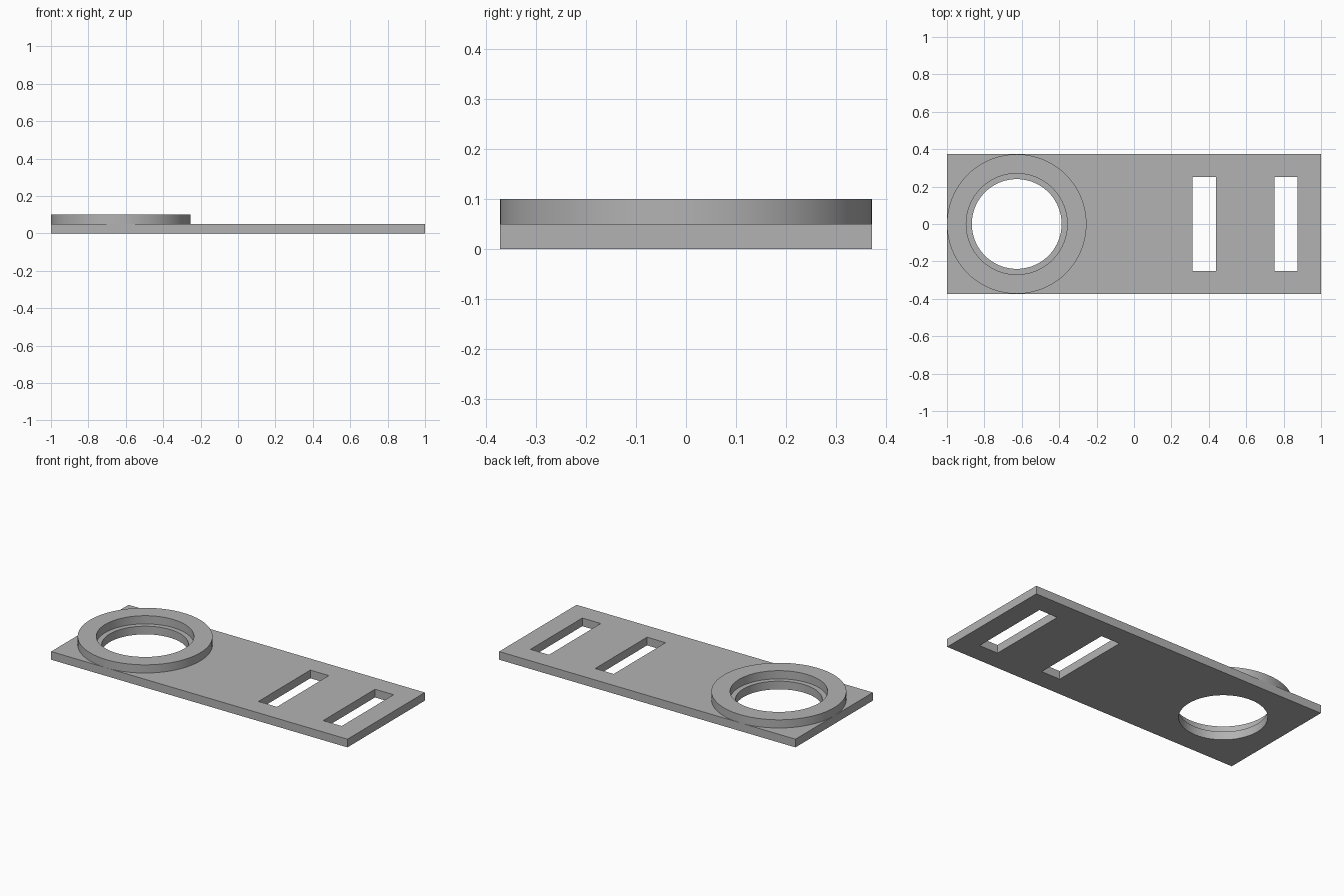
import bpy, bmesh, math

if "Cube" in bpy.data.objects:
    bpy.data.objects.remove(bpy.data.objects["Cube"])

HALF_W = 0.373           # half plate width, also outer radius of the collar
THICK = 0.05             # plate thickness
TOP = 0.10               # top of the collar
CX = -1 + HALF_W         # centre of the round opening
SEG = 96

grey = bpy.data.materials.new("grey")
grey.diffuse_color = (0.45, 0.45, 0.45, 1)
grey.use_nodes = True
grey.node_tree.nodes["Principled BSDF"].inputs["Base Color"].default_value = grey.diffuse_color


def box(name, x0, x1, y0, y1, z0, z1):
    bpy.ops.mesh.primitive_cube_add(size=1, location=((x0 + x1) / 2, (y0 + y1) / 2, (z0 + z1) / 2))
    ob = bpy.context.object
    ob.name = name
    ob.scale = (x1 - x0, y1 - y0, z1 - z0)
    bpy.ops.object.transform_apply(location=False, rotation=False, scale=True)
    return ob


def cut(target, cutter):
    mod = target.modifiers.new("cut", 'BOOLEAN')
    mod.operation = 'DIFFERENCE'
    mod.solver = 'EXACT'
    mod.object = cutter
    bpy.context.view_layer.objects.active = target
    bpy.ops.object.modifier_apply(modifier=mod.name)
    bpy.data.objects.remove(cutter)


def smooth(ob):
    bpy.ops.object.select_all(action='DESELECT')
    ob.select_set(True)
    bpy.context.view_layer.objects.active = ob
    bpy.ops.object.shade_smooth_by_angle(angle=math.radians(30))


# Flat plate with a round hole and two strap slots
plate = box("base_plate", -1, 1, -HALF_W, HALF_W, 0, THICK)
plate.data.materials.append(grey)
bpy.ops.mesh.primitive_cylinder_add(vertices=SEG, radius=0.24, depth=0.3, location=(CX, 0, 0))
cut(plate, bpy.context.object)
for x0 in (0.313, 0.75):
    cut(plate, box("slot_cutter", x0, x0 + 0.125, -0.25, 0.25, -0.1, 0.2))
smooth(plate)

# Raised collar: outer wall, flat rim and wider bore, seated on the plate
profile = [(HALF_W, THICK), (HALF_W, TOP), (0.27, TOP), (0.27, THICK)]
bm = bmesh.new()
rings = [[bm.verts.new((r * math.cos(a), r * math.sin(a), z))
          for a in (2 * math.pi * i / SEG for i in range(SEG))] for r, z in profile]
for low, high in zip(rings, rings[1:]):
    for i in range(SEG):
        j = (i + 1) % SEG
        bm.faces.new((low[i], low[j], high[j], high[i]))
mesh = bpy.data.meshes.new("collar")
bm.to_mesh(mesh)
bm.free()
collar = bpy.data.objects.new("collar", mesh)
collar.location.x = CX
bpy.context.collection.objects.link(collar)
mesh.materials.append(grey)
smooth(collar)
